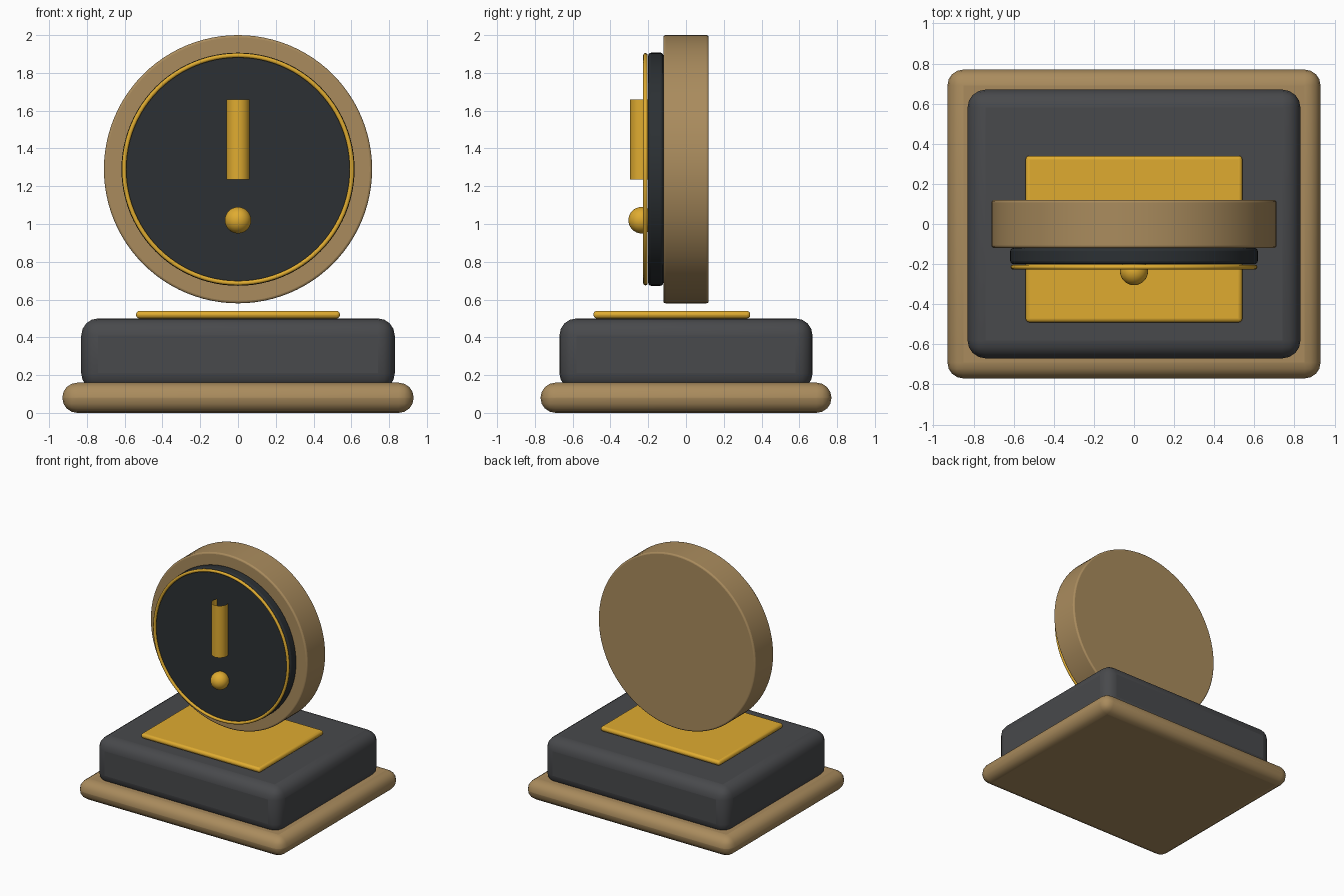
import bpy
from math import pi, radians

if "Cube" in bpy.data.objects:
    bpy.data.objects.remove(bpy.data.objects["Cube"])


def material(name, rgb):
    m = bpy.data.materials.new(name)
    m.diffuse_color = (*rgb, 1)
    m.use_nodes = True
    m.node_tree.nodes["Principled BSDF"].inputs["Base Color"].default_value = m.diffuse_color
    return m


BROWN = material("bronze", (0.40, 0.26, 0.11))
GREY = material("charcoal", (0.065, 0.067, 0.072))
DARK = material("dark_face", (0.025, 0.030, 0.034))
GOLD = material("gold", (0.74, 0.41, 0.03))


def finish(name, mat, bevel=0, segments=3):
    ob = bpy.context.object
    ob.name = name
    ob.data.materials.append(mat)
    bpy.ops.object.transform_apply(location=False, rotation=True, scale=True)
    bpy.ops.object.shade_smooth_by_angle(angle=radians(35))
    if bevel:
        mod = ob.modifiers.new("Bevel", 'BEVEL')
        mod.width = bevel
        mod.segments = segments
        mod.limit_method = 'ANGLE'
        mod.angle_limit = radians(40)
    return ob


def block(name, mat, x, y0, y1, z0, z1, bevel, segments):
    bpy.ops.mesh.primitive_cube_add(size=1, location=(0, (y0 + y1) / 2, (z0 + z1) / 2))
    bpy.context.object.scale = (2 * x, y1 - y0, z1 - z0)
    finish(name, mat, bevel, segments)


def disc(name, mat, radius, y0, y1, bevel):
    bpy.ops.mesh.primitive_cylinder_add(vertices=96, radius=radius, depth=y1 - y0,
                                        location=(0, (y0 + y1) / 2, CZ),
                                        rotation=(pi / 2, 0, 0))
    finish(name, mat, bevel, 3)


CZ = 1.29  # height of the medallion centre

# Stepped pedestal
block("base_plinth", BROWN, 0.93, -0.77, 0.77, 0.0, 0.16, 0.079, 4)
block("pedestal_body", GREY, 0.83, -0.67, 0.67, 0.12, 0.50, 0.09, 4)
block("top_plate", GOLD, 0.54, -0.49, 0.34, 0.50, 0.54, 0.018, 3)

# Medallion
disc("medallion_disc", BROWN, 0.71, -0.12, 0.12, 0.012)
disc("medallion_face", DARK, 0.617, -0.20, -0.12, 0.015)
bpy.ops.mesh.primitive_torus_add(major_radius=0.603, minor_radius=0.012,
                                 major_segments=96, minor_segments=12,
                                 location=(0, -0.215, CZ), rotation=(pi / 2, 0, 0))
finish("face_ring", GOLD)

# Raised mark: open-ended tube above a ball
bpy.ops.mesh.primitive_cylinder_add(vertices=32, radius=0.062, depth=0.425,
                                    end_fill_type='NOTHING',
                                    location=(0, -0.235, 1.447))
finish("mark_bar", GOLD)
bpy.ops.mesh.primitive_uv_sphere_add(segments=32, ring_count=16, radius=0.07,
                                     location=(0, -0.235, 1.02))
finish("mark_dot", GOLD)
